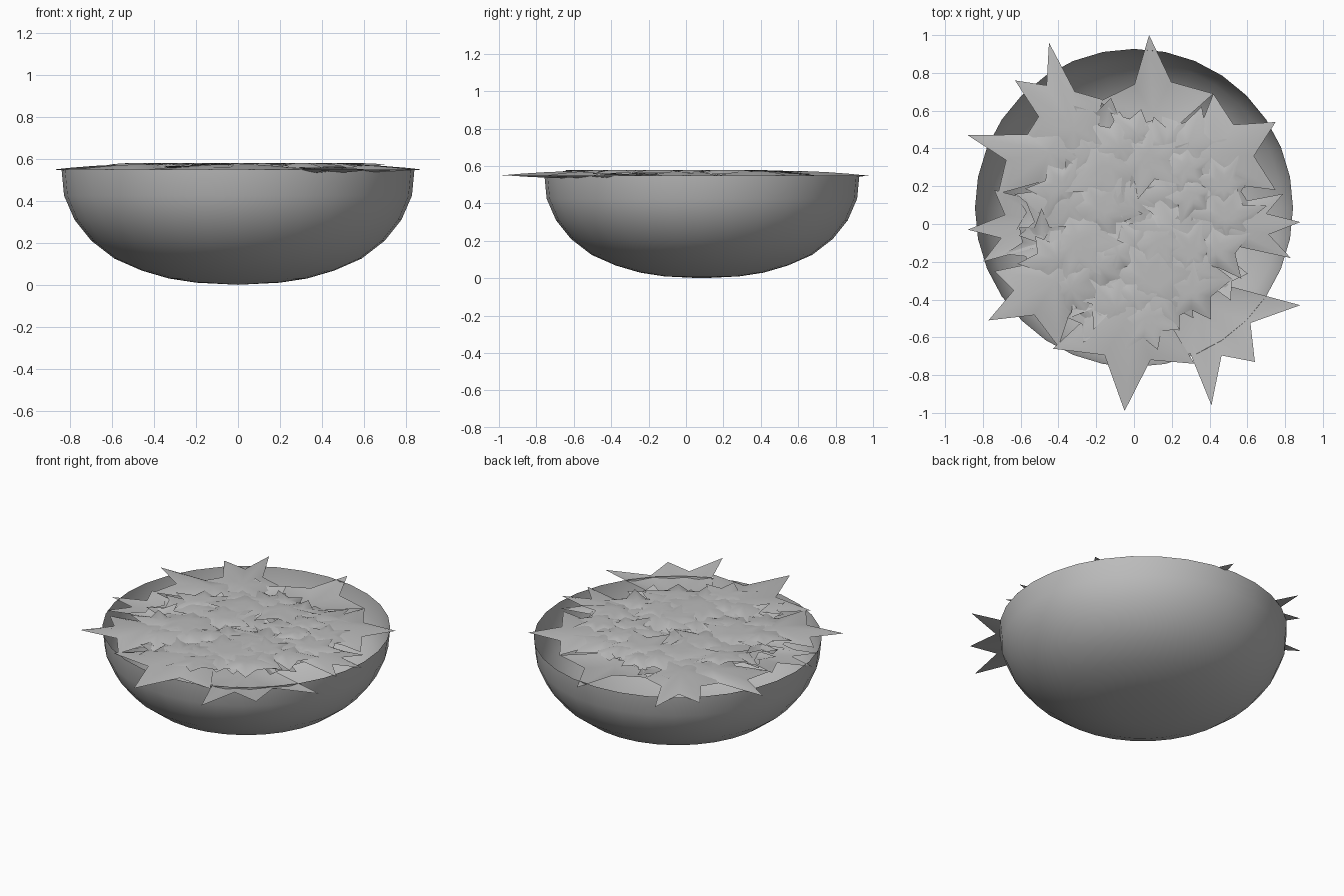
import bpy, bmesh, math, random
from mathutils import Vector

random.seed(7)
cube = bpy.data.objects.get("Cube")
if cube:
    bpy.data.objects.remove(cube)


def make_material(name, colour):
    mat = bpy.data.materials.new(name)
    mat.use_nodes = True
    mat.diffuse_color = colour
    mat.node_tree.nodes["Principled BSDF"].inputs["Base Color"].default_value = colour
    return mat


GREY = make_material("plain grey", (0.5, 0.5, 0.5, 1))


def finish(bm, name):
    mesh = bpy.data.meshes.new(name)
    bm.to_mesh(mesh)
    bm.free()
    mesh.materials.append(GREY)
    for poly in mesh.polygons:
        poly.use_smooth = True
    obj = bpy.data.objects.new(name, mesh)
    bpy.context.collection.objects.link(obj)
    return obj


# Open thin-walled bowl, turned from a half profile
def build_bowl(centre_y=0.085, sides=32):
    profile = [(0.2, 0.01), (0.33, 0.03), (0.46, 0.068), (0.59, 0.125),
               (0.70, 0.21), (0.78, 0.31), (0.83, 0.425), (0.842, 0.55)]
    bm = bmesh.new()
    base = bm.verts.new((0, centre_y, 0))
    previous = None
    for radius, z in profile:
        ring = []
        for i in range(sides):
            a = math.tau * i / sides
            ring.append(bm.verts.new((radius * math.cos(a), centre_y + radius * math.sin(a), z)))
        for i in range(sides):
            j = (i + 1) % sides
            if previous:
                bm.faces.new((previous[i], previous[j], ring[j], ring[i]))
            else:
                bm.faces.new((base, ring[j], ring[i]))
        previous = ring
    bmesh.ops.recalc_face_normals(bm, faces=bm.faces)
    finish(bm, "bowl")


# Pointed leaf: notches sit between neighbouring tips, and the blade is gently curled
def build_leaf(name, centre, tips, z, curl, tilt, notch=0.65):
    centre = Vector(centre)
    tips = [Vector(t) for t in tips]
    outline = []
    for i, tip in enumerate(tips):
        after = tips[(i + 1) % len(tips)]
        outline += [tip, centre.lerp((tip + after) / 2, notch)]

    def height(p, f):
        h = z + curl * (1 - f * f) + tilt.dot(p - centre)
        return min(0.58, max(0.52, h))

    bm = bmesh.new()
    hub = bm.verts.new((*centre, height(centre, 0)))
    previous = None
    count = len(outline)
    for f in (0.3, 0.55, 0.8, 1):
        ring = []
        for corner in outline:
            p = centre.lerp(corner, f)
            ring.append(bm.verts.new((*p, height(p, f))))
        for i in range(count):
            j = (i + 1) % count
            if previous:
                bm.faces.new((previous[i], ring[i], ring[j], previous[j]))
            else:
                bm.faces.new((hub, ring[i], ring[j]))
        previous = ring
    finish(bm, name)


build_bowl()

# Large outer leaves: centre, then visible tips counter-clockwise
outer_leaves = {
    "back": ((0.1, 0.58), [(0.42, 0.69), (0.08, 1.0), (-0.18, 0.65)]),
    "back_right": ((-0.32, 0.5), [(-0.17, 0.66), (-0.45, 0.96), (-0.63, 0.76), (-0.58, 0.45)]),
    "right_rear": ((-0.45, 0.38), [(-0.33, 0.58), (-0.88, 0.47), (-0.72, 0.16)]),
    "right": ((-0.45, 0.0), [(-0.74, 0.18), (-0.88, -0.03), (-0.8, -0.2)]),
    "right_front": ((-0.42, -0.3), [(-0.74, -0.25), (-0.77, -0.51), (-0.4, -0.65)]),
    "front": ((0.0, -0.45), [(-0.43, -0.66), (-0.05, -0.99), (0.32, -0.74)]),
    "left_front": ((0.35, -0.42), [(0.13, -0.7), (0.41, -0.96), (0.64, -0.73), (0.88, -0.43)]),
    "left": ((0.45, 0.0), [(0.83, -0.18), (0.88, 0.01), (0.79, 0.16)]),
    "left_rear": ((0.42, 0.36), [(0.75, 0.18), (0.75, 0.54), (0.42, 0.69)]),
}
for index, (place, (centre, tips)) in enumerate(outer_leaves.items()):
    # Two short lobes close the leaf toward the middle of the bowl
    inward = -Vector(centre).normalized() * 0.25
    side = Vector((-inward.y, inward.x)) * 0.6
    c = Vector(centre)
    tips = tips + [c + inward - side, c + inward + side]
    curl = 0.025 if index % 3 else -0.02
    build_leaf("outer_leaf_" + place, centre, tips, 0.55, curl, Vector((0, 0)))

# Smaller leaves heaped over the middle in a spiral
LEAVES = 64
for k in range(LEAVES):
    spread = 0.52 * math.sqrt((k + 0.5) / LEAVES)
    around = k * 2.4
    centre = Vector((spread * math.cos(around), spread * math.sin(around)))
    lobes = random.choice((5, 6, 7))
    size = random.uniform(0.17, 0.27)
    turn = random.uniform(0, math.tau)
    tips = []
    for i in range(lobes):
        a = turn + math.tau * i / lobes
        tips.append(centre + Vector((math.cos(a), math.sin(a))) * size * random.uniform(0.75, 1.1))
    tilt = Vector((random.uniform(-0.09, 0.09), random.uniform(-0.09, 0.09)))
    curl = random.choice((-0.02, 0.02, 0.025))
    build_leaf(f"inner_leaf_{k}", centre, tips, random.uniform(0.548, 0.565), curl, tilt)
